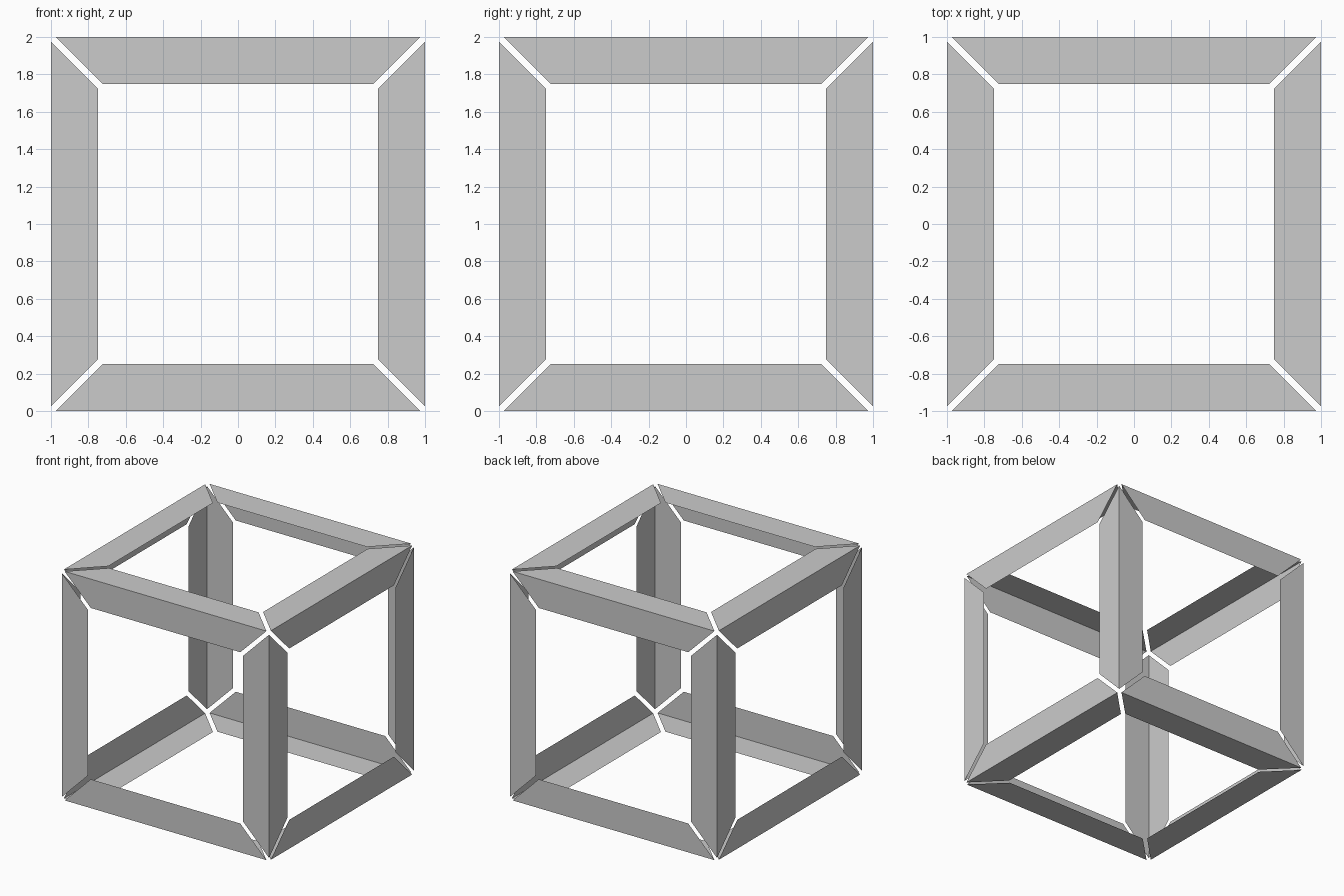
import bpy
from math import radians
from mathutils import Matrix, Vector

if "Cube" in bpy.data.objects:
    bpy.data.objects.remove(bpy.data.objects["Cube"])

OUTER, INNER, WIDTH = 0.975, 0.722, 0.252   # half lengths at fold / inner lip, flange width
IN = 1 - WIDTH

# Angle strip: two mitred flanges folded along one cube edge (runs along x)
VERTS = [(-OUTER, -1, 1), (OUTER, -1, 1),
         (INNER, -IN, 1), (-INNER, -IN, 1),
         (INNER, -1, IN), (-INNER, -1, IN)]
FACES = [(0, 1, 2, 3), (1, 0, 5, 4)]


def angle_strip(name, matrix):
    mesh = bpy.data.meshes.new(name)
    mesh.from_pydata([matrix @ Vector(v) for v in VERTS], [], FACES)
    obj = bpy.data.objects.new(name, mesh)
    obj.location = (0, 0, 1)
    bpy.context.collection.objects.link(obj)


# Cyclic axis changes send the strip along x, y or z; quarter turns fill the four edges
cycle = Matrix(((0, 0, 1), (1, 0, 0), (0, 1, 0)))
directions = [("width_rail", Matrix.Identity(3)),
              ("depth_rail", cycle),
              ("corner_post", cycle @ cycle)]
for name, turn in directions:
    for i in range(4):
        angle_strip(f"{name}_{i + 1}", turn @ Matrix.Rotation(radians(90 * i), 3, 'X'))
